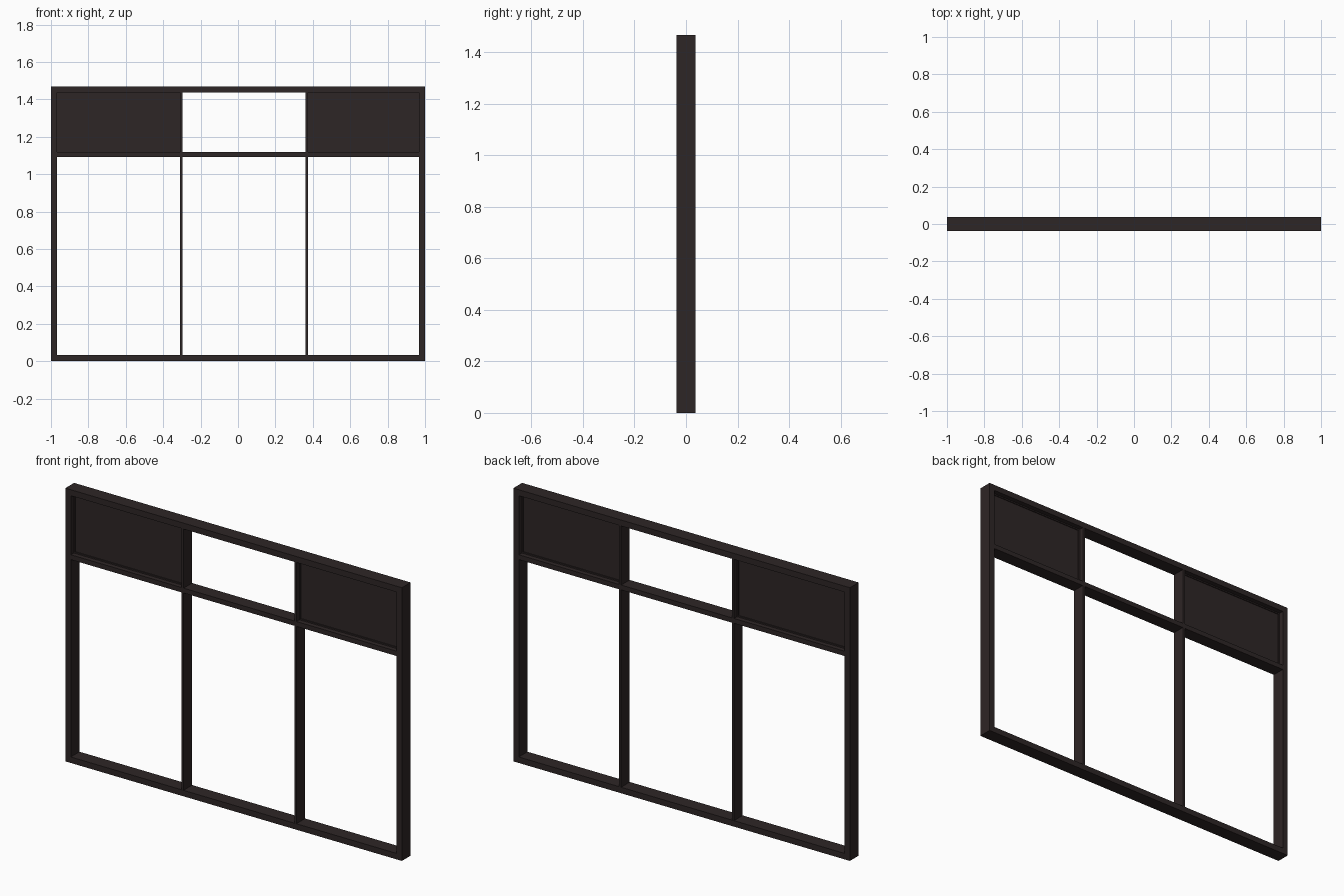
import bpy

if "Cube" in bpy.data.objects:
    bpy.data.objects.remove(bpy.data.objects["Cube"])

# one dark brown finish for the whole window
mat = bpy.data.materials.new("dark_brown")
mat.diffuse_color = (0.027, 0.019, 0.019, 1)
mat.use_nodes = True
mat.node_tree.nodes["Principled BSDF"].inputs["Base Color"].default_value = mat.diffuse_color

H, D, B = 1.468, 0.074, 0.032      # height, depth, outer bar width
IN = 1 - B                         # inner edge of the side jambs
MULL = [(-0.311, -0.298), (0.36, 0.373)]
T0, T1 = 1.092, 1.118              # transom bottom and top


def box(name, x0, x1, z0, z1, depth):
    bpy.ops.mesh.primitive_cube_add(size=1, location=((x0 + x1) / 2, 0, (z0 + z1) / 2))
    o = bpy.context.object
    o.name = name
    o.scale = (x1 - x0, depth, z1 - z0)
    bpy.ops.object.transform_apply(location=False, rotation=False, scale=True)
    o.data.materials.append(mat)
    return o


# outer frame
box("bottom_rail", -1, 1, 0, B, D)
box("top_rail", -1, 1, H - B, H, D)
for side, x0, x1 in (("left", -1, -IN), ("right", IN, 1)):
    box(side + "_jamb", x0, x1, B, H - B, D)

# transom and the uprights crossing it
box("transom", -IN, IN, T0, T1, D - 0.002)
for i, (x0, x1) in enumerate(MULL):
    box(f"lower_mullion_{i}", x0, x1, B, T0, D - 0.002)
    box(f"upper_mullion_{i}", x0, x1, T1, H - B, D - 0.002)

# solid upper panels with a slim bead around each
top, bead = H - B, 0.007
for side, x0, x1 in (("left", -IN, MULL[0][0]), ("right", MULL[1][0] - 0.0, IN)):
    x0, x1 = (x0, MULL[0][0]) if side == "left" else (MULL[1][1], x1)
    box(side + "_panel", x0, x1, T1, top, 0.012)
    box(side + "_bead_bottom", x0, x1, T1, T1 + bead, 0.022)
    box(side + "_bead_top", x0, x1, top - bead, top, 0.022)
    box(side + "_bead_start", x0, x0 + bead, T1 + bead, top - bead, 0.022)
    box(side + "_bead_end", x1 - bead, x1, T1 + bead, top - bead, 0.022)
